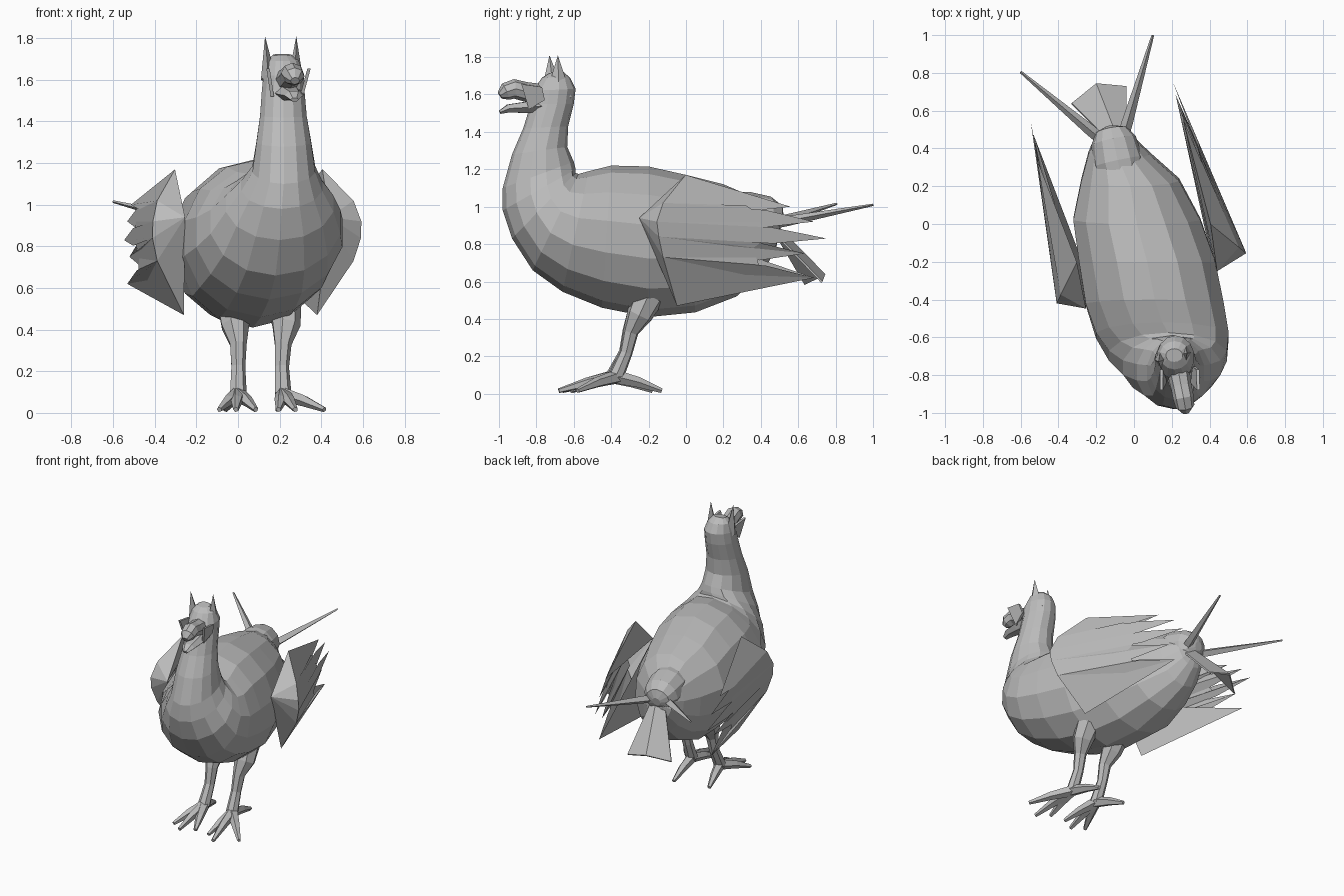
import bpy, bmesh, math
from mathutils import Vector as V

if "Cube" in bpy.data.objects:
    bpy.data.objects.remove(bpy.data.objects["Cube"])

grey = bpy.data.materials.new("plain grey")
grey.diffuse_color = (0.5, 0.5, 0.5, 1)
grey.use_nodes = True
grey.node_tree.nodes["Principled BSDF"].inputs["Base Color"].default_value = grey.diffuse_color


def make(name, verts, faces):
    me = bpy.data.meshes.new(name)
    me.from_pydata([tuple(v) for v in verts], [], faces)
    bm = bmesh.new()
    bm.from_mesh(me)
    bmesh.ops.recalc_face_normals(bm, faces=bm.faces)
    bm.to_mesh(me)
    bm.free()
    me.materials.append(grey)
    ob = bpy.data.objects.new(name, me)
    bpy.context.collection.objects.link(ob)
    return ob


def loft(name, rings):
    """Skin a list of equal-sized rings and cap both ends."""
    n = len(rings[0])
    faces = [(k * n + i, k * n + (i + 1) % n, (k + 1) * n + (i + 1) % n, (k + 1) * n + i)
             for k in range(len(rings) - 1) for i in range(n)]
    faces += [tuple(range(n)), tuple(range((len(rings) - 1) * n, len(rings) * n))]
    return make(name, [p for r in rings for p in r], faces)


def tube(name, path, radii, n=6, up=V((0, 0, 1)), flat=1.0):
    """Tapered tube along a path; flat scales the section along 'up'."""
    path = [V(p) for p in path]
    rings = []
    for k, p in enumerate(path):
        d = (path[min(k + 1, len(path) - 1)] - path[max(k - 1, 0)]).normalized()
        side = d.cross(up).normalized()
        nrm = side.cross(d)
        rings.append([p + radii[k] * (side * math.cos(2 * math.pi * i / n)
                                      + nrm * flat * math.sin(2 * math.pi * i / n)) for i in range(n)])
    return loft(name, rings)


# Body, neck and head: bottom y z, top y z, half width, centre x
SECTIONS = [
    (.50, .86, .48, .93, .05, -.115), (.48, .77, .44, 1.02, .105, -.105), (.41, .65, .34, 1.06, .165, -.08),
    (.27, .52, .20, 1.12, .265, -.02), (.05, .435, .0, 1.17, .345, .015), (-.2, .41, -.2, 1.215, .37, .07),
    (-.45, .46, -.4, 1.22, .375, .11), (-.66, .545, -.52, 1.19, .36, .15), (-.82, .66, -.575, 1.175, .32, .18),
    (-.93, .83, -.59, 1.18, .265, .2), (-.98, .98, -.59, 1.2, .2, .21), (-.98, 1.1, -.6, 1.24, .155, .22),
    (-.93, 1.28, -.635, 1.32, .135, .22), (-.87, 1.42, -.63, 1.43, .115, .218), (-.83, 1.55, -.6, 1.55, .105, .217),
    (-.82, 1.62, -.59, 1.63, .1, .22), (-.77, 1.69, -.62, 1.69, .08, .215), (-.73, 1.715, -.66, 1.725, .045, .213),
]
N = 14
rings = []
for by, bz, ty, tz, hw, cx in SECTIONS:
    lo, hi = V((cx, by, bz)), V((cx, ty, tz))
    rings.append([(lo + hi) / 2 + (hi - lo) / 2 * math.cos(2 * math.pi * i / N)
                  + V((hw * math.sin(2 * math.pi * i / N), 0, 0)) for i in range(N)])
loft("body_and_neck", rings)

# Stub that carries the tail feathers
tube("tail_stub", [(-.06, .22, .95), (-.085, .33, .945), (-.108, .44, .935), (-.12, .495, .925), (-.122, .515, .92)],
     [.125, .135, .12, .085, .03], n=12)

# Ears: tall thin pyramids on the head
for side, bx, by, tip in (("left", .145, -.71, (.13, -.73, 1.81)), ("right", .275, -.68, (.28, -.685, 1.81))):
    make(side + "_ear",
         [(bx - .035, by - .01, 1.6), (bx, by - .06, 1.63), (bx + .035, by, 1.62), (bx, by + .07, 1.58), tip],
         [(0, 1, 4), (1, 2, 4), (2, 3, 4), (3, 0, 4), (0, 1, 2, 3)])

# Upper bill with a rounded drooping end, and lower bill
tube("upper_bill", [(.235, -.78, 1.6), (.25, -.86, 1.615), (.262, -.92, 1.63), (.27, -.965, 1.615), (.274, -.995, 1.595)],
     [.06, .055, .055, .05, .022], n=8, flat=.95)
tube("lower_bill", [(.235, -.76, 1.54), (.255, -.87, 1.53), (.268, -.95, 1.525), (.272, -.995, 1.505)],
     [.075, .06, .045, .02], flat=.55)

# Cheek flaps
for side, x, out in (("left", .165, -.02), ("right", .305, .035)):
    outline = [(-.88, 1.655), (-.77, 1.64), (-.755, 1.57), (-.84, 1.52)]
    loft(side + "_cheek", [[V((x + out * (z - 1.52) / .13 + s, y, z)) for y, z in outline] for s in (-.008, .008)])

# Wings: drawn in the frame of the bird, whose body is turned about z
ANG = math.radians(12.3)
FWD, RIGHT, MID = V((math.sin(ANG), -math.cos(ANG), 0)), V((math.cos(ANG), math.sin(ANG), 0)), V((.06, -.2, 0))
EDGE = [(.38, .12, 1.17), (.5, -.03, 1.02), (.53, -.07, .92), (.53, -.06, .84), (.5, -.03, .73), (.345, .08, .47)]
TIPS = [(.40, .70, 1.0), (.39, .83, .92), (.39, .9, .83), (.39, .78, .75), (.39, .83, .62)]
ROOT = (.36, -.13, .94)
for side, s in (("left", -1), ("right", 1)):
    def place(p, du=0, dv=0):
        return MID + RIGHT * (s * (p[0] + du)) - FWD * (p[1] + dv) + V((0, 0, p[2]))
    # the whole tail end is swung slightly to the left
    dv = -.045 if s < 0 else 0
    edge = [place(p, -.025 if s < 0 else 0, dv) for p in EDGE]
    tips = [place(p, -.045 * s, dv) for p in TIPS]
    root = place(ROOT, 0, dv)
    verts, faces = [], []

    def poly(*pts):
        faces.append(tuple(range(len(verts), len(verts) + len(pts))))
        verts.extend(pts)
    for i, t in enumerate(tips):
        a, b = edge[i], edge[i + 1]
        inner = (a + b) / 2 - RIGHT * (s * .05) - FWD * .06
        # blade keeps its width past the middle, then narrows to the tip
        wide = V((0, 0, .03))
        a2 = a.lerp(t, .68) + (wide if i else V())
        b2 = b.lerp(t, .68) - (wide if i < 4 else V())
        poly(a, b, b2, t, a2)             # outer blade
        poly(a, inner, t, a2)             # keel of the feather
        poly(inner, b, b2, t)
        poly(a, b, root)                  # shoulder joining the body
        if i:                             # web between neighbouring feathers
            poly(a, a.lerp(tips[i - 1], .65), a.lerp(t, .65))
    poly(edge[0], root, tips[0])
    poly(edge[-1], root, tips[-1])
    make(side + "_wing", verts, faces)

# Tail fan: two thin creased panels hanging behind
fan = [(-.16, .47, .88), (-.1, .49, .9), (-.04, .46, .88), (-.04, .73, .6), (-.2, .745, .64), (-.33, .64, .59)]
top = [V(p) for p in fan]
low = [p - V((0, .006, .008)) for p in top]
make("tail_fan", top + low,
     [(0, 1, 4, 5), (1, 2, 3, 4), (6, 7, 10, 11), (7, 8, 9, 10)]
     + [(i, (i + 1) % 6, (i + 1) % 6 + 6, i + 6) for i in range(6)])

# Long tail quills
for side, base, tip in (("left", (-.14, .42, .9), (-.6, .805, 1.015)), ("right", (-.07, .42, .9), (.1, 1.0, 1.01))):
    b, t = V(base), V(tip)
    tube(side + "_tail_quill", [b, b.lerp(t, .2), t], [.03, .03, .007], n=4, flat=.9)

# Legs and feet
LEGS = {
    "left": (0.0, -.39, [(-.02, -.2, .52), (-.015, -.25, .42), (0, -.3, .33), (0, -.325, .22), (0, -.39, .09)],
             [(-.09, -.22), (-.01, -.27), (.085, -.22), (-.06, .21)]),
    "right": (.215, -.37, [(.22, -.2, .52), (.23, -.25, .42), (.215, -.295, .33), (.21, -.32, .22), (.215, -.375, .09)],
              [(-.02, -.25), (.06, -.31), (.2, -.21), (-.025, .24)]),
}
for side, (x, y, path, toes) in LEGS.items():
    tube(side + "_leg", path, [.085, .07, .042, .035, .042], n=7, up=V((0, 1, 0)))
    for k, (dx, dy) in enumerate(toes):
        tube(f"{side}_toe_{k + 1}", [(x, y, .09), (x + dx * .5, y + dy * .5, .06), (x + dx, y + dy, .016)],
             [.038, .029, .013], n=5)
